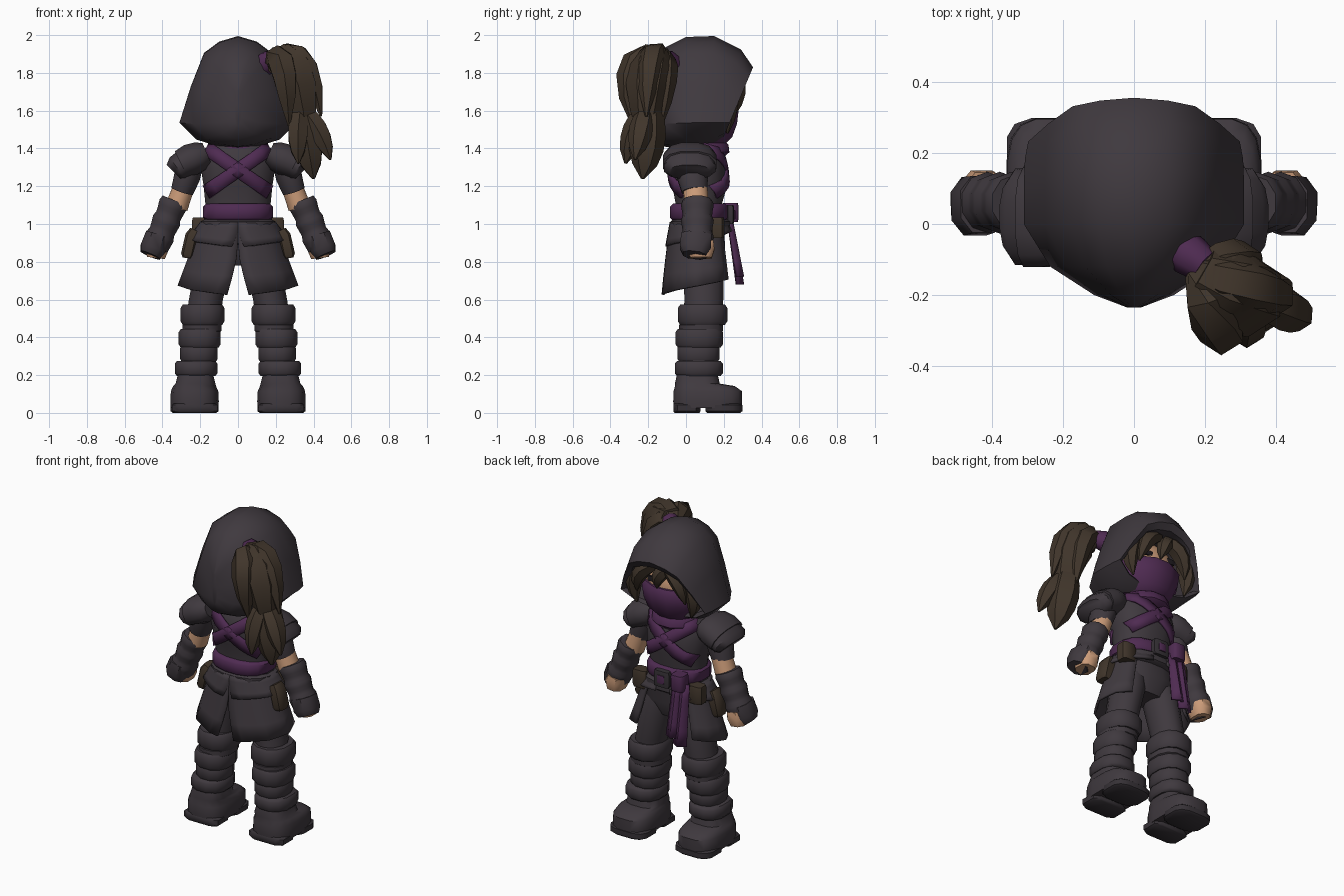
import bpy, bmesh, math
from mathutils import Vector

cube = bpy.data.objects.get("Cube")
if cube:
    bpy.data.objects.remove(cube, do_unlink=True)


def material(name, red, green, blue):
    mat = bpy.data.materials.new(name)
    mat.use_nodes = True
    mat.diffuse_color = (red, green, blue, 1)
    mat.node_tree.nodes["Principled BSDF"].inputs["Base Color"].default_value = mat.diffuse_color
    return mat


CLOTH = material("charcoal cloth", 0.05, 0.041, 0.049)
LEATHER = material("black leather", 0.037, 0.031, 0.037)
PURPLE = material("purple cloth", 0.078, 0.024, 0.084)
BROWN = material("dark brown", 0.052, 0.036, 0.024)
SKIN = material("skin", 0.6, 0.33, 0.19)
EYE = material("dark eye", 0.015, 0.012, 0.015)


def finish(name, bm, mat, thick=0):
    bmesh.ops.recalc_face_normals(bm, faces=bm.faces)
    mesh = bpy.data.meshes.new(name)
    bm.to_mesh(mesh)
    bm.free()
    mesh.materials.append(mat)
    ob = bpy.data.objects.new(name, mesh)
    bpy.context.collection.objects.link(ob)
    bpy.ops.object.select_all(action="DESELECT")
    bpy.context.view_layer.objects.active = ob
    ob.select_set(True)
    bpy.ops.object.shade_smooth_by_angle(angle=math.radians(48))
    if thick:
        solid = ob.modifiers.new("thickness", "SOLIDIFY")
        solid.thickness = thick
        solid.offset = 0


def loft(name, rings, mat, closed=True, thick=0):
    """Skin a list of point rows; closed rows are capped rings."""
    bm = bmesh.new()
    rows = [[bm.verts.new(point) for point in ring] for ring in rings]
    count = len(rows[0])
    for low, high in zip(rows, rows[1:]):
        for i in range(count if closed else count - 1):
            j = (i + 1) % count
            bm.faces.new((low[i], low[j], high[j], high[i]))
    if closed:
        bm.faces.new(rows[0])
        bm.faces.new(rows[-1])
    finish(name, bm, mat, thick)


def tube(name, points, mat, sides=12, flat=False, power=1.0, mirror=1):
    """Rounded tube through (x, y, z, radius across, radius along y)."""
    rings = []
    for i, point in enumerate(points):
        centre = Vector(point[:3])
        before, after = points[max(i - 1, 0)], points[min(i + 1, len(points) - 1)]
        along = Vector((0, 0, 1)) if flat else (Vector(after[:3]) - Vector(before[:3])).normalized()
        depth = Vector((0, 1, 0))
        depth = (depth - along * depth.dot(along)).normalized()
        across = depth.cross(along)
        ring = []
        for k in range(sides):
            angle = math.tau * (k + 0.5) / sides
            c, s = math.cos(angle), math.sin(angle)
            spot = centre + across * point[3] * math.copysign(abs(c) ** power, c)
            spot += depth * point[4] * math.copysign(abs(s) ** power, s)
            ring.append((spot.x * mirror, spot.y, spot.z))
        rings.append(ring)
    loft(name, rings, mat)


def band(name, centre, half, mat, sides=16, power=0.85, mirror=1):
    """Upright block with softened top and bottom rims."""
    x, y, z = centre
    rx, ry, h = half
    rims = ((-1, 0.9), (-0.65, 1), (0.65, 1), (1, 0.9))
    tube(name, [(x, y, z + h * f, rx * g, ry * g) for f, g in rims], mat, sides, True, power, mirror)


def box(name, centre, half, mat, mirror=1):
    band(name, centre, half, mat, 8, 0.45, mirror)


def lock(name, start, bend, tip, width, mirror=1):
    """Tapering strand of hair along a curve."""
    start, bend, tip = Vector(start), Vector(bend), Vector(tip)
    points = []
    for i in range(6):
        t = i / 5
        spot = start.lerp(bend, t).lerp(bend.lerp(tip, t), t)
        swell = max(0, math.sin(math.pi * (0.15 + 0.85 * t))) ** 0.6
        radius = width * max(0.1, swell)
        points.append((*spot, radius, radius * 1.1))
    tube(name, points, BROWN, 6, mirror=mirror)


# Hood: pointed arches swept from the back to a slanted rim, then turned inside
ARCH = [(0, 1), (0.1, 0.95), (0.18, 0.85), (0.25, 0.55), (0.31, 0.23), (0.22, 0.08), (0.11, 0.02), (0, 0)]
ARCH += [(-x, h) for x, h in ARCH[-2:0:-1]]
SECTIONS = ((-0.235, 0.06, 1.52, 1.72, 0), (-0.2, 0.36, 1.45, 1.83, 0), (-0.12, 0.76, 1.41, 1.93, 0),
            (0, 1, 1.4, 1.99, 0), (0.12, 1, 1.4, 1.995, 0.06), (0.22, 0.99, 1.42, 1.925, 0.14),
            (0.275, 0.96, 1.45, 1.83, 0.16), (0.255, 0.87, 1.47, 1.79, 0.15), (0.06, 0.8, 1.48, 1.78, 0))
loft("hood", [[(x * wide, y + lean * (h - 0.5), low + (high - low) * h) for x, h in ARCH]
              for y, wide, low, high, lean in SECTIONS], CLOTH)

# Face, mask and scarf
bm = bmesh.new()
bmesh.ops.create_uvsphere(bm, u_segments=16, v_segments=10, radius=0.2)
for v in bm.verts:
    v.co = (v.co.x, 0.08 + v.co.y * 0.85, 1.62 + v.co.z * 0.9)
finish("face", bm, SKIN)
tube("face_mask", [(0, 0.1, z, wide, wide * 0.88) for z, wide in
                   ((1.4, 0.1), (1.46, 0.17), (1.53, 0.2), (1.6, 0.21), (1.63, 0.188))], PURPLE, flat=True)
tube("neck_scarf", [(0, 0.08, z, wide, wide) for z, wide in
                    ((1.35, 0.12), (1.38, 0.155), (1.42, 0.15), (1.46, 0.1))], PURPLE, flat=True)
lock("middle_fringe", (-0.06, 0.23, 1.78), (0.01, 0.29, 1.74), (0.02, 0.262, 1.63), 0.045)

# Ponytail and its tie
tube("hair_tie", [(0.12, -0.06, 1.83, 0.06, 0.06), (0.16, -0.09, 1.855, 0.065, 0.06),
                  (0.2, -0.12, 1.87, 0.05, 0.05)], PURPLE, 8)
ROOT = (0.19, -0.13, 1.87)
lock("ponytail_core", ROOT, (0.34, -0.22, 1.9), (0.36, -0.21, 1.42), 0.115)
lock("ponytail_top", ROOT, (0.37, -0.2, 2), (0.44, -0.21, 1.57), 0.07)
lock("ponytail_back", ROOT, (0.25, -0.36, 1.94), (0.27, -0.28, 1.52), 0.075)
lock("ponytail_inner", ROOT, (0.33, -0.09, 1.91), (0.33, -0.14, 1.5), 0.065)
lock("ponytail_end", (0.33, -0.2, 1.64), (0.37, -0.2, 1.42), (0.4, -0.23, 1.24), 0.09)
lock("ponytail_outer_end", (0.35, -0.21, 1.6), (0.44, -0.24, 1.5), (0.49, -0.27, 1.34), 0.06)
lock("ponytail_back_end", (0.33, -0.22, 1.6), (0.31, -0.29, 1.48), (0.32, -0.32, 1.32), 0.06)

# Torso: height, half width, back and front
TORSO = ((0.78, 0.13, 0, 0.17), (0.88, 0.2, -0.06, 0.21), (1.1, 0.175, -0.055, 0.19), (1.2, 0.185, -0.075, 0.22),
         (1.3, 0.2, -0.09, 0.21), (1.4, 0.18, -0.07, 0.185), (1.46, 0.09, 0, 0.15))
tube("torso", [(0, (back + front) / 2, z, wide, (front - back) / 2) for z, wide, back, front in TORSO],
     CLOTH, 16, True, 0.85)


def on_torso(x, z, facing):
    """Point just above the torso surface."""
    for low, high in zip(TORSO, TORSO[1:]):
        if low[0] <= z <= high[0]:
            t = (z - low[0]) / (high[0] - low[0])
            wide, back, front = [a + (b - a) * t for a, b in zip(low[1:], high[1:])]
    depth = (front - back) / 2 * max(0, 1 - abs(x / wide) ** 2.4) ** 0.42 + 0.008
    return (x, (back + front) / 2 + depth * facing, z)


# Crossed straps on chest and back
for facing, place in ((1, "chest"), (-1, "back")):
    for s, label in ((1, "left"), (-1, "right")):
        rows = []
        for i in range(9):
            x, z = 0.165 - 0.33 * i / 8, 1.4 - 0.23 * i / 8
            rows.append([on_torso(s * (x - d / 2), z + d, facing) for d in (-0.033, 0, 0.033)])
        loft(f"{label}_{place}_strap", rows, PURPLE, False, 0.014)

# Waist sash, belt, buckle, knot and hanging ends
band("waist_sash", (0, 0.068, 1.063), (0.188, 0.155, 0.045), PURPLE)
band("lower_belt", (0, 0.075, 0.99), (0.2, 0.16, 0.035), CLOTH)
box("belt_buckle", (0, 0.235, 1.05), (0.055, 0.02, 0.05), LEATHER)
box("buckle_centre", (0, 0.25, 1.05), (0.025, 0.012, 0.025), PURPLE)
box("sash_knot", (-0.12, 0.235, 1.06), (0.045, 0.045, 0.05), PURPLE)
for x, end, label in ((-0.1, 0.72, "inner"), (-0.15, 0.68, "outer")):
    rows = []
    for i in range(5):
        t = i / 4
        wide, y, z = 0.03 + 0.015 * t, 0.22 + 0.065 * t, 1.05 + (end - 1.05) * t
        rows.append([(x - wide, y - 0.015 * t, z), (x, y + 0.015, z), (x + wide, y - 0.015 * t, z)])
    loft(label + "_sash_end", rows, PURPLE, False, 0.016)


def skirt_panel(name, s, length, flare, gap, stop):
    """Half skirt wrapping from the back split towards the front."""
    rows = []
    for level in range(5):
        t = level / 4
        rx, ry = 0.192 + flare * t, 0.148 + flare * t * 0.42
        begin = gap * max(0, t - 0.4)
        row = []
        for i in range(13):
            angle = math.radians(begin + (stop - begin) * i / 12)
            pleat = 1 + 0.03 * t * (i % 3 == 1)
            row.append((s * rx * pleat * math.sin(angle), 0.07 - ry * pleat * math.cos(angle),
                        1.01 - length * t + 0.08 * t * i / 12))
        rows.append(row)
    loft(name, rows, CLOTH, False, 0.016)


for s, label in ((1, "left_"), (-1, "right_")):
    # Eyes and loose hair in the hood
    box(label + "eye", (0.08, 0.228, 1.66), (0.03, 0.008, 0.016), EYE, s)
    lock(label + "fringe", (0.02, 0.24, 1.78), (0.16, 0.28, 1.74), (0.17, 0.25, 1.57), 0.05, s)
    lock(label + "side_hair", (0.15, 0.22, 1.74), (0.25, 0.22, 1.64), (0.19, 0.22, 1.48), 0.05, s)

    # Skirt, short hem and pouches
    skirt_panel(label + "skirt", s, 0.385, 0.112, 18, 140)
    skirt_panel(label + "hem", s, 0.13, 0.06, 12, 168)
    tube(label + "hip_pouch", [(0.23, 0.05, 0.97, 0.025, 0.04), (0.245, 0.05, 0.94, 0.035, 0.05),
                               (0.268, 0.05, 0.84, 0.035, 0.05), (0.27, 0.05, 0.82, 0.025, 0.04)],
         BROWN, 8, power=0.5, mirror=s)
    box(label + "belt_pouch", (0.195, 0.165, 0.98), (0.05, 0.04, 0.055), BROWN, s)

    # Legs with wrapped bands
    tube(label + "leg", [(x, y, z, r, r * 1.14) for x, y, z, r in
                         ((0.1, 0.08, 0.9, 0.09), (0.13, 0.09, 0.78, 0.1), (0.17, 0.095, 0.6, 0.093),
                          (0.205, 0.07, 0.35, 0.095), (0.225, 0.06, 0.1, 0.09))], CLOTH, flat=True, mirror=s)
    for part, x, y, z, r, h in (("knee_guard", 0.188, 0.088, 0.52, 0.119, 0.055),
                                ("knee_band", 0.19, 0.08, 0.45, 0.106, 0.025),
                                ("calf_wrap", 0.203, 0.07, 0.395, 0.114, 0.05),
                                ("shin_wrap", 0.207, 0.066, 0.315, 0.102, 0.045),
                                ("ankle_wrap", 0.222, 0.068, 0.235, 0.116, 0.04)):
        band(label + part, (x, y, z), (r, r * 1.13, h), CLOTH, 12, 0.85, s)

    # Boots with split soles
    tube(label + "boot", [(0.23, 0.115, 0.025, 0.127, 0.182), (0.23, 0.115, 0.06, 0.13, 0.185),
                          (0.23, 0.115, 0.115, 0.127, 0.183), (0.23, 0.1, 0.142, 0.115, 0.16),
                          (0.225, 0.06, 0.155, 0.107, 0.12), (0.225, 0.06, 0.2, 0.095, 0.11)],
         CLOTH, 16, True, 0.65, s)
    box(label + "heel", (0.23, 0.005, 0.025), (0.125, 0.075, 0.025), LEATHER, s)
    band(label + "sole", (0.23, 0.2, 0.025), (0.13, 0.1, 0.025), LEATHER, 12, 0.6, s)

    # Shoulder guards in two layers
    tube(label + "shoulder_pad", [(0.165, 0.02, 1.375, 0.06, 0.11), (0.2, 0.02, 1.36, 0.08, 0.135),
                                  (0.25, 0.02, 1.34, 0.088, 0.145), (0.3, 0.02, 1.315, 0.08, 0.145)],
         CLOTH, power=0.85, mirror=s)
    tube(label + "shoulder_lip", [(0.26, 0.02, 1.335, 0.08, 0.125), (0.32, 0.02, 1.295, 0.073, 0.14),
                                  (0.34, 0.02, 1.275, 0.055, 0.11)], CLOTH, power=0.85, mirror=s)

    # Sleeves, bare elbows, wrapped bracers and hands
    tube(label + "sleeve", [(0.23, 0.03, 1.36, 0.06, 0.08), (0.27, 0.035, 1.25, 0.072, 0.085),
                            (0.295, 0.045, 1.175, 0.062, 0.07)], CLOTH, mirror=s)
    tube(label + "elbow", [(0.285, 0.05, 1.2, 0.058, 0.065), (0.325, 0.055, 1.09, 0.062, 0.068)], SKIN, mirror=s)
    bracer = []
    for i in range(13):
        radius = (0.078, 0.087, 0.084, 0.08)[i % 4]
        bracer.append((0.335 + 0.0085 * i, 0.06, 1.125 - 0.021 * i, radius * 0.92, radius))
    tube(label + "bracer", bracer, CLOTH, 10, mirror=s)
    tube(label + "fist", [(0.42, 0.075, 0.9, 0.06, 0.075), (0.43, 0.08, 0.86, 0.062, 0.075),
                          (0.435, 0.08, 0.82, 0.05, 0.06)], SKIN, 8, power=0.75, mirror=s)
    tube(label + "glove", [(0.425, 0.055, 0.94, 0.07, 0.085), (0.45, 0.05, 0.87, 0.073, 0.088),
                           (0.465, 0.045, 0.835, 0.058, 0.065)], CLOTH, 8, power=0.8, mirror=s)
